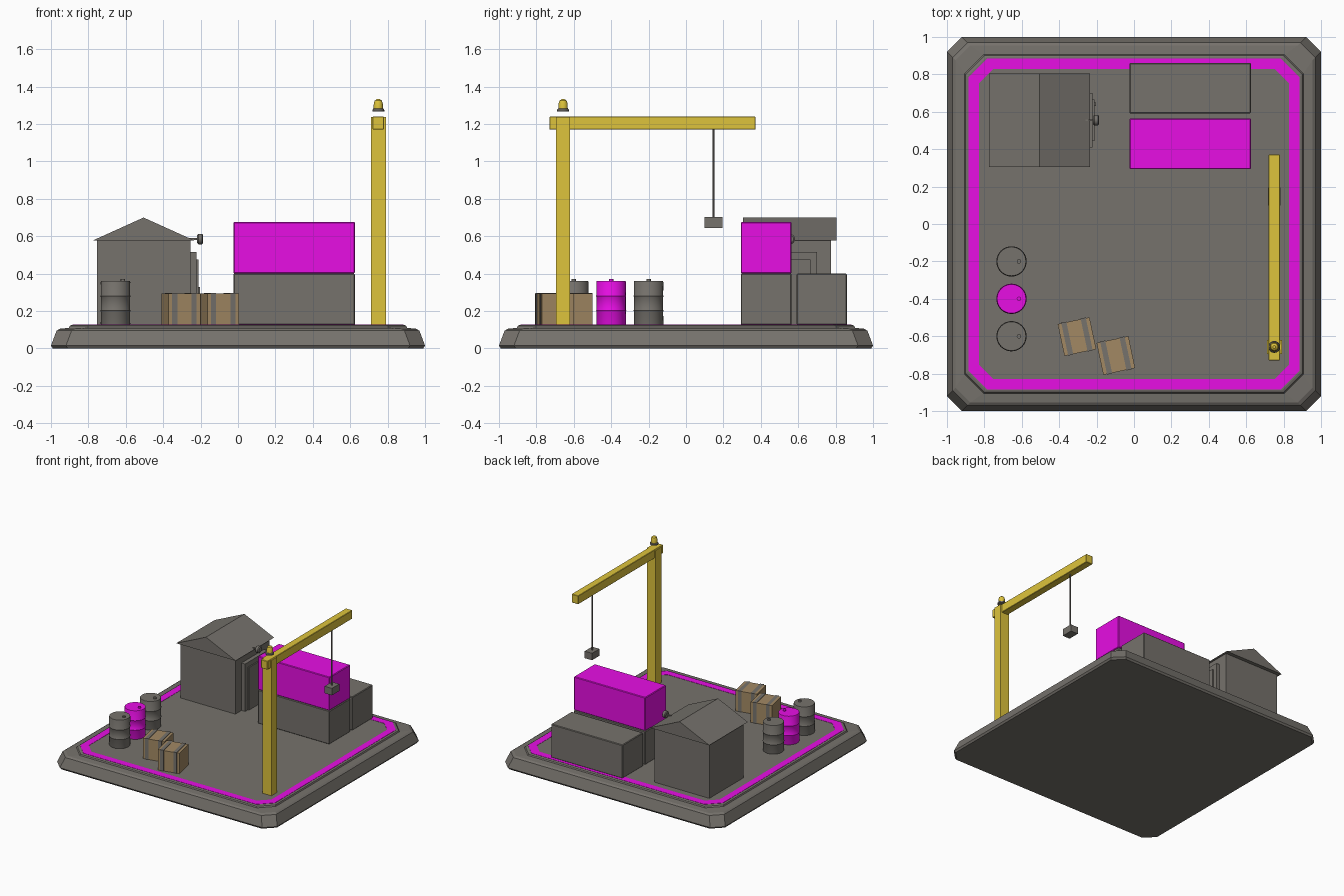
import bpy, bmesh, math
from mathutils import Matrix

cube = bpy.data.objects.get("Cube")
if cube:
    bpy.data.objects.remove(cube, do_unlink=True)


def material(name, rgb):
    m = bpy.data.materials.new(name)
    m.use_nodes = True
    m.diffuse_color = (*rgb, 1)
    m.node_tree.nodes["Principled BSDF"].inputs["Base Color"].default_value = (*rgb, 1)
    return m


GREY = material("warm grey", (0.18, 0.168, 0.15))
PINK = material("bright magenta", (0.9, 0.005, 0.87))
GOLD = material("crane yellow", (0.73, 0.55, 0.045))
WOOD = material("crate wood", (0.36, 0.25, 0.127))


def finish(name, bm, mat, smooth=False):
    bmesh.ops.recalc_face_normals(bm, faces=bm.faces)
    mesh = bpy.data.meshes.new(name)
    bm.to_mesh(mesh)
    bm.free()
    mesh.materials.append(mat)
    ob = bpy.data.objects.new(name, mesh)
    bpy.context.collection.objects.link(ob)
    if smooth:
        bpy.ops.object.select_all(action="DESELECT")
        ob.select_set(True)
        bpy.context.view_layer.objects.active = ob
        bpy.ops.object.shade_smooth_by_angle(angle=math.radians(35))
    return ob


def box(name, x, y, z, mat, bevel=0.0):
    """Box from (low, high) ranges on each axis."""
    bm = bmesh.new()
    bmesh.ops.create_cube(bm, size=1)
    for v in bm.verts:
        v.co = [(a + b) / 2 + c * (b - a) for c, (a, b) in zip(v.co, (x, y, z))]
    if bevel:
        bmesh.ops.bevel(bm, geom=bm.edges[:], offset=bevel, segments=1, affect="EDGES")
    return finish(name, bm, mat)


def loft(bm, loops, caps=True):
    """Skin a list of point loops, closing both ends."""
    rings = [[bm.verts.new(p) for p in loop] for loop in loops]
    n = len(rings[0])
    for a, b in zip(rings, rings[1:]):
        for i in range(n):
            j = (i + 1) % n
            bm.faces.new((a[i], a[j], b[j], b[i]))
    if caps:
        bm.faces.new(rings[0])
        bm.faces.new(rings[-1])


def lathe(name, profile, centre, mat, sides=32, along_x=False):
    bm = bmesh.new()
    turns = [math.tau * i / sides for i in range(sides)]
    loft(bm, [[(r * math.cos(t), r * math.sin(t), z) for t in turns] for r, z in profile])
    if along_x:
        bm.transform(Matrix.Rotation(math.pi / 2, 4, "Y"))
    bm.transform(Matrix.Translation(centre))
    return finish(name, bm, mat, True)


def octagon(half, cut, z):
    """Square with clipped corners."""
    k = half - cut
    pts = []
    for sx, sy in ((1, 1), (-1, 1), (-1, -1), (1, -1)):
        corner = [(sx * half, sy * k, z), (sx * k, sy * half, z)]
        pts += corner if sx * sy > 0 else corner[::-1]
    return pts


# Ground slab and painted border
FLOOR = 0.125
bm = bmesh.new()
loft(bm, [octagon(*ring) for ring in (
    (0.99, 0.08, 0), (1, 0.08, 0.015), (0.97, 0.08, 0.095), (0.955, 0.08, 0.105),
    (0.905, 0.1, 0.11), (0.9, 0.1, 0.12), (0.89, 0.1, FLOOR))])
finish("ground_slab", bm, GREY)

bm = bmesh.new()
low, high = FLOOR - 0.003, FLOOR + 0.002
outer, inner = (0.885, 0.1), (0.83, 0.08)
loft(bm, [octagon(*outer, low), octagon(*outer, high),
          octagon(*inner, high), octagon(*inner, low)], caps=False)
finish("painted_border", bm, PINK)

# Hut with a gabled roof
box("hut_walls", (-0.755, -0.255), (0.33, 0.775), (FLOOR, 0.578), GREY)
bm = bmesh.new()
gable = ((-0.775, 0.578), (-0.235, 0.578), (-0.505, 0.7))
loft(bm, [[(x, y, z) for x, z in gable] for y in (0.305, 0.805)])
finish("hut_roof", bm, GREY)
box("door_frame", (-0.26, -0.222), (0.41, 0.7), (FLOOR, 0.515), GREY)
box("door", (-0.23, -0.212), (0.445, 0.665), (FLOOR, 0.475), GREY)
box("door_handle", (-0.215, -0.202), (0.63, 0.65), (0.29, 0.33), GREY)
lathe("wall_lamp", [(0.022, -0.016), (0.028, -0.01), (0.028, 0.01), (0.02, 0.016)],
      (-0.202, 0.555, 0.585), GREY, 16, True)
box("lamp_arm", (-0.26, -0.215), (0.55, 0.56), (0.58, 0.59), GREY)

# Stacked cargo containers
LENGTH = (-0.025, 0.625)
front_row, back_row = (0.293, 0.565), (0.592, 0.861)
box("front_container", LENGTH, front_row, (FLOOR, 0.4), GREY, 0.005)
box("back_container", LENGTH, back_row, (FLOOR, 0.4), GREY, 0.005)
box("upper_container", LENGTH, front_row, (0.402, 0.677), PINK, 0.005)

# Crane with hanging weight and beacon
box("crane_post", (0.71, 0.79), (-0.695, -0.62), (FLOOR, 1.237), GOLD)
box("crane_boom", (0.72, 0.78), (-0.73, 0.372), (1.17, 1.24), GOLD, 0.003)
lathe("crane_cable", [(0.005, 0.69), (0.005, 1.175)], (0.75, 0.147, 0), GREY, 8)
box("hanging_weight", (0.717, 0.784), (0.1, 0.196), (0.645, 0.702), GREY)
beacon = (0.75, -0.657, 0)
lathe("beacon_base", [(0.032, 1.266), (0.032, 1.276), (0.027, 1.282)], beacon, GREY, 16)
lathe("beacon_lamp", [(0.025, 1.28), (0.024, 1.31), (0.019, 1.325), (0.008, 1.333)],
      beacon, GOLD, 16)

# Row of barrels with two raised ribs each
profile = [(0.077, 0), (0.079, 0.005)]
for rib in (0.077, 0.155):
    profile += [(0.078, rib - 0.005), (0.081, rib), (0.078, rib + 0.005)]
profile += [(0.079, 0.23), (0.077, 0.235)]
for name, y, mat in (("front", -0.6, GREY), ("middle", -0.4, PINK), ("back", -0.2, GREY)):
    lathe(name + "_barrel", profile, (-0.655, y, FLOOR), mat)
    lathe(name + "_barrel_cap", [(0.012, 0.23), (0.012, 0.246)], (-0.615, y, FLOOR), mat, 12)

# Wooden crates with a pair of straps
for name, x, y in (("left_crate", -0.097, -0.703), ("right_crate", -0.305, -0.602)):
    h = 0.087
    parts = [box(name, (-h, h), (-h, h), (FLOOR, 0.293), WOOD)]
    for side in (-1, 1):
        c = side * 0.053
        parts.append(box(name + "_strap", (c - 0.014, c + 0.014), (-h - 0.003, h + 0.003),
                         (FLOOR, 0.296), GREY))
    for part in parts:
        part.data.transform(Matrix.Translation((x, y, 0)) @ Matrix.Rotation(math.radians(12), 4, "Z"))
